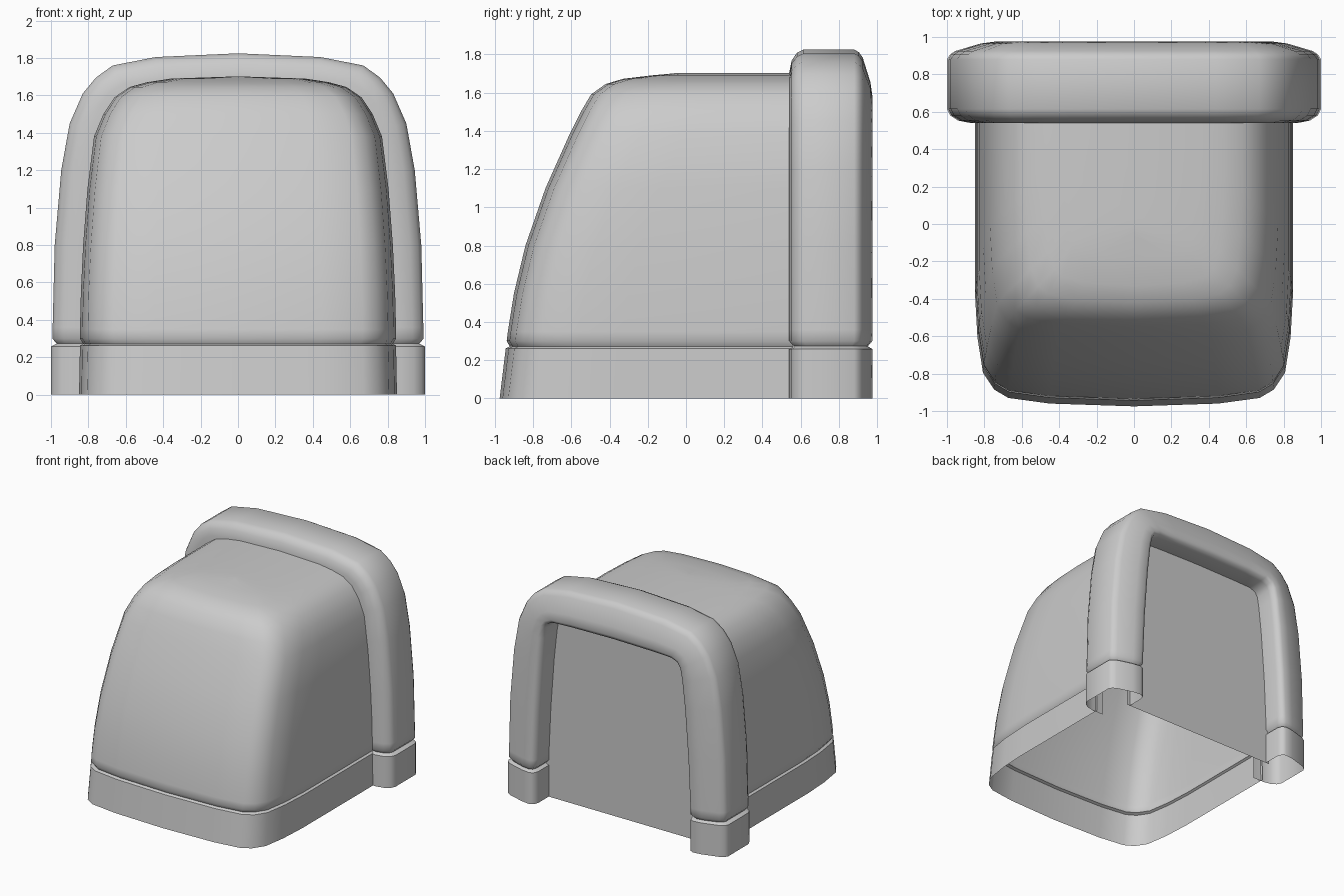
import bpy, bmesh, math

if "Cube" in bpy.data.objects:
    bpy.data.objects.remove(bpy.data.objects["Cube"])


def mirror(half):
    """Extend a right-hand row ending on x = 0 to the full symmetric row."""
    return half + [(-p[0], *p[1:]) for p in reversed(half[:-1])]


def loft(name, rows, angle=50):
    """Skin a list of equally long point rows."""
    bm = bmesh.new()
    grid = [[bm.verts.new(p) for p in row] for row in rows]
    for a, b in zip(grid, grid[1:]):
        for i in range(len(a) - 1):
            bm.faces.new((a[i], a[i + 1], b[i + 1], b[i]))
    bmesh.ops.remove_doubles(bm, verts=bm.verts, dist=0.0005)
    bmesh.ops.recalc_face_normals(bm, faces=bm.faces)
    return finish(name, bm, angle)


def finish(name, bm, angle):
    mesh = bpy.data.meshes.new(name)
    bm.to_mesh(mesh)
    bm.free()
    ob = bpy.data.objects.new(name, mesh)
    bpy.context.collection.objects.link(ob)
    bpy.ops.object.select_all(action='DESELECT')
    ob.select_set(True)
    bpy.context.view_layer.objects.active = ob
    bpy.ops.object.shade_smooth_by_angle(angle=math.radians(angle))
    return ob


# Hood: U-shaped plan sections, (height, half width, front y), open below
BACK = 0.56
plan = [(1, None), (1, 0.6), (.985, .37), (.95, .18), (.88, .09),
        (.79, .045), (.53, .015), (0, 0)]
levels = [(0, .85, -.975), (.262, .845, -.943), (.272, .828, -.922),
          (.30, .845, -.938), (.35, .845, -.932), (.55, .84, -.90),
          (.8, .828, -.84), (1.1, .805, -.735), (1.38, .77, -.61),
          (1.5, .72, -.55), (1.59, .66, -.497), (1.645, .58, -.42),
          (1.672, .48, -.33), (1.69, .36, -.18), (1.702, 0, -.05)]
rows = []
for z, w, f in levels:
    half = [(w * u, BACK if d is None else f + d, z) for u, d in plan]
    rows.append(mirror(half))
loft("hood", rows)

# Rear arch: a rounded section swept between an outer and an inner outline
# (outer x, outer z, inner x, inner z, pinched into the groove)
stations = [(1, 0, .70, 0, 0), (1, .258, .70, .258, 0),
            (.996, .273, .70, .273, 1), (.993, .30, .70, .30, 0),
            (.991, .36, .698, .36, 0),
            (.98, .8, .68, .75, 0), (.945, 1.2, .65, 1.15, 0),
            (.90, 1.45, .625, 1.38, 0), (.83, 1.61, .61, 1.47, 0),
            (.76, 1.695, .585, 1.51, 0), (.67, 1.76, .53, 1.53, 0),
            (.44, 1.805, .36, 1.535, 0), (0, 1.825, 0, 1.54, 0)]
# (share of the way inwards, y)
PANEL = 0.78
section = [(.75, .54), (.42, .54), (.2, .553), (.06, .58), (0, .615),
           (0, .88), (.05, .905), (.15, .925), (.6, .965), (.85, .975),
           (.95, .96), (1, .92), (1, PANEL)]
rows = []
for s, y in section:
    half = []
    for ox, oz, ix, iz, groove in stations:
        t, v = s, y
        if groove:
            t, v = .5 + (s - .5) * .82, .76 + (y - .76) * .89
        half.append((ox + (ix - ox) * t, v, oz + (iz - oz) * t))
    rows.append(mirror(half))
loft("rear_arch", rows)

# Flat panel closing the arch opening, set back from its rear face
bm = bmesh.new()
outline = mirror([(ix + .03 if ix else 0, PANEL + .004,
                   iz + (.02 if iz > 1.2 else 0))
                  for _, _, ix, iz, _ in stations])
bm.faces.new([bm.verts.new(p) for p in outline])
finish("back_panel", bm, 30)
